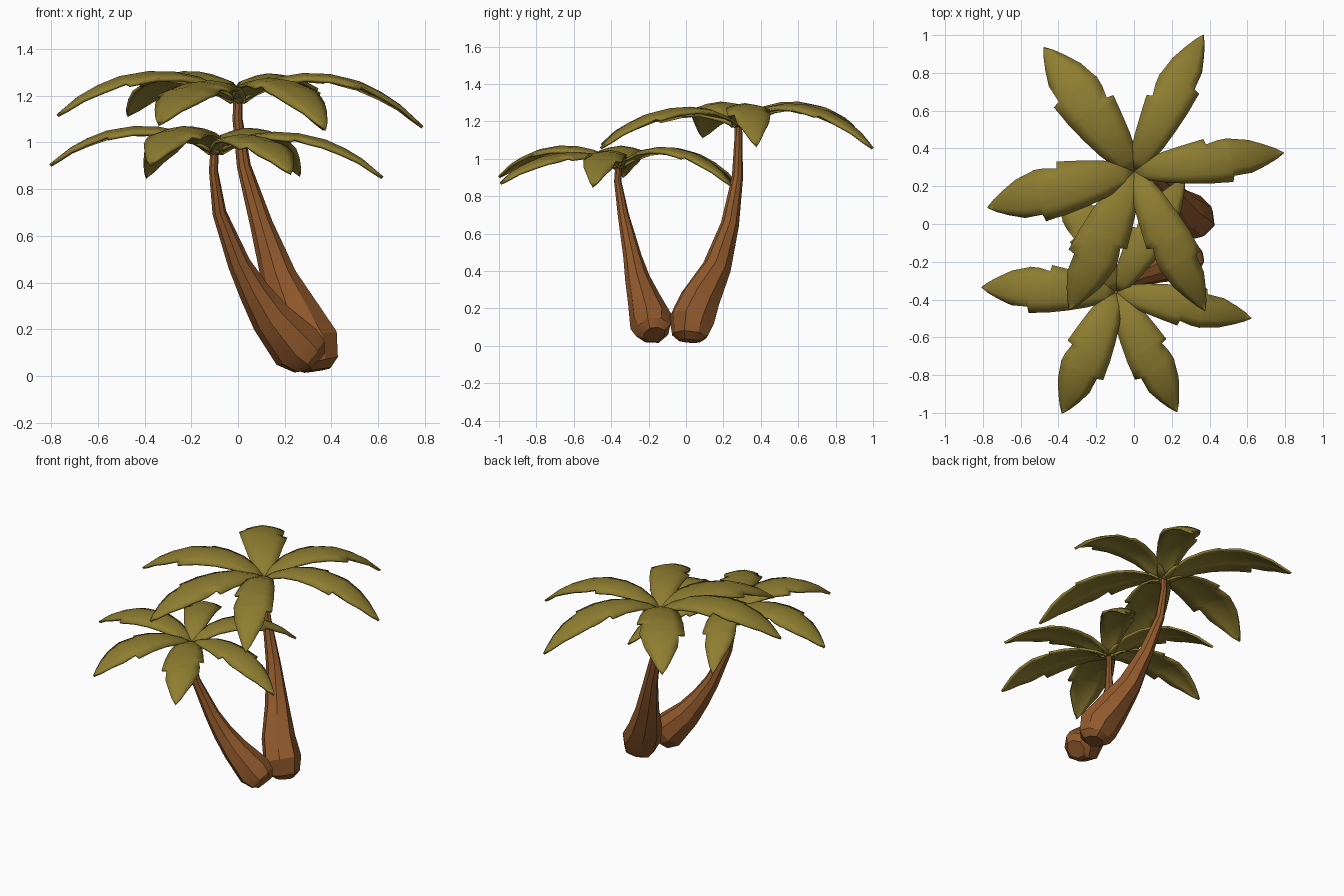
import bpy, math
from mathutils import Vector

if "Cube" in bpy.data.objects:
    bpy.data.objects.remove(bpy.data.objects["Cube"])

def material(name, col):
    m = bpy.data.materials.new(name)
    m.diffuse_color = (*col, 1)
    m.use_nodes = True
    m.node_tree.nodes["Principled BSDF"].inputs["Base Color"].default_value = m.diffuse_color
    return m

BARK = material("bark", (0.28, 0.10, 0.025))
LEAF = material("leaf", (0.27, 0.205, 0.03))

def make(name, verts, faces, mat):
    me = bpy.data.meshes.new(name)
    me.from_pydata(verts, [], faces)
    me.materials.append(mat)
    ob = bpy.data.objects.new(name, me)
    bpy.context.collection.objects.link(ob)
    return ob

def smooth(ob, deg):
    bpy.ops.object.select_all(action='DESELECT')
    ob.select_set(True)
    bpy.context.view_layer.objects.active = ob
    bpy.ops.object.shade_smooth_by_angle(angle=math.radians(deg))

# trunk: eight-sided rings swept along (x, y, z, radius) points
def trunk(name, path, n=8):
    pts = [Vector(p[:3]) for p in path]
    verts, faces = [], []
    for i, p in enumerate(pts):
        t = (pts[min(i + 1, len(pts) - 1)] - pts[max(i - 1, 0)]).normalized()
        u = Vector((0, 1, 0)).cross(t).normalized()
        v = t.cross(u)
        for k in range(n):
            a = 2 * math.pi * (k + 0.5) / n + 0.08 * i
            r = path[i][3] * (1.04 if k % 2 else 0.97)
            verts.append(p + r * (math.cos(a) * u + math.sin(a) * v))
    for i in range(len(pts) - 1):
        for k in range(n):
            a, b = i * n + k, i * n + (k + 1) % n
            faces.append((a, b, b + n, a + n))
    faces += [tuple(reversed(range(n))), tuple(range(len(verts) - n, len(verts)))]
    smooth(make(name, verts, faces, BARK), 28)

# frond outline: distance along, left half width, right half width, with torn notches
OUTLINE = [(0, .035, .035), (.06, .06, .06), (.17, .092, .09), (.28, .115, .11),
           (.36, .13, .12), (.385, .135, .123), (.395, .102, .125), (.46, .118, .128),
           (.515, .122, .132), (.525, .118, .097), (.62, .098, .092), (.70, .062, .06),
           (.76, .03, .03), (.80, .002, .002)]
SPINE = [(0, -.035), (.06, .01), (.13, .05), (.25, .08), (.4, .078), (.55, .045),
         (.68, -.025), (.8, -.13)]

def spine_z(r):
    for (a, za), (b, zb) in zip(SPINE, SPINE[1:]):
        if r <= b + 1e-6:
            return za + (zb - za) * (r - a) / (b - a)

# fronds: heading, length, tip height, width factor, notch side, arch lowering
FRONDS = [(7, .80, -.15, .92, 1, 0), (63, .81, -.16, .92, 1, 0), (126, .81, -.10, 1.1, -1, 0),
          (194, .80, -.10, 1.1, -1, 0), (245, .81, -.14, 1.05, 1, .035),
          (297, .83, -.16, .95, -1, .02)]

def crown(name, centre, scale, turn):
    for num, (deg, length, tip, wide, side, low) in enumerate(FRONDS, 1):
        a = math.radians(deg + turn)
        d = Vector((math.cos(a), math.sin(a), 0))
        perp = Vector((-d.y, d.x, 0))
        verts, faces = [], []
        for r, wl, wr in OUTLINE:
            if side < 0:
                wl, wr = wr, wl
            z = spine_z(r) + (tip + .13) * (r / .8) ** 2 - low * math.sin(math.pi * r / .8)
            for w, droop in ((wl, .24), (wl * .55, .16), (0, 0), (-wr * .55, .16), (-wr, .24)):
                w *= wide
                p = d * (r * length / .8) + perp * w + Vector((0, 0, z - abs(w) * droop))
                verts.append(Vector(centre) + p * scale)
        for i in range(len(OUTLINE) - 1):
            for j in range(4):
                k = i * 5 + j
                faces.append((k, k + 1, k + 6, k + 5))
        ob = make(f"{name}_{num}", verts, faces, LEAF)
        mod = ob.modifiers.new("thickness", 'SOLIDIFY')
        mod.thickness, mod.offset = 0.014, -1
        smooth(ob, 20)

# tall tree at the back
trunk("tall_trunk", [(.34, .02, .025, .06), (.335, .022, .055, .097), (.312, .03, .135, .122),
                     (.25, .075, .25, .107), (.175, .165, .42, .075), (.10, .235, .65, .047),
                     (.025, .275, .90, .029), (-.002, .28, 1.10, .021), (0, .28, 1.18, .02)])
crown("tall_frond", (0, .28, 1.22), 1, 0)

# short tree at the front
trunk("short_trunk", [(.325, -.17, .06, .06), (.305, -.175, .083, .094), (.25, -.185, .125, .113),
                      (.14, -.225, .25, .085), (.07, -.26, .36, .064), (.005, -.287, .48, .047),
                      (-.08, -.335, .70, .029), (-.105, -.365, .88, .019), (-.10, -.36, .97, .018)])
crown("short_frond", (-.095, -.36, .995), .88, 52)
